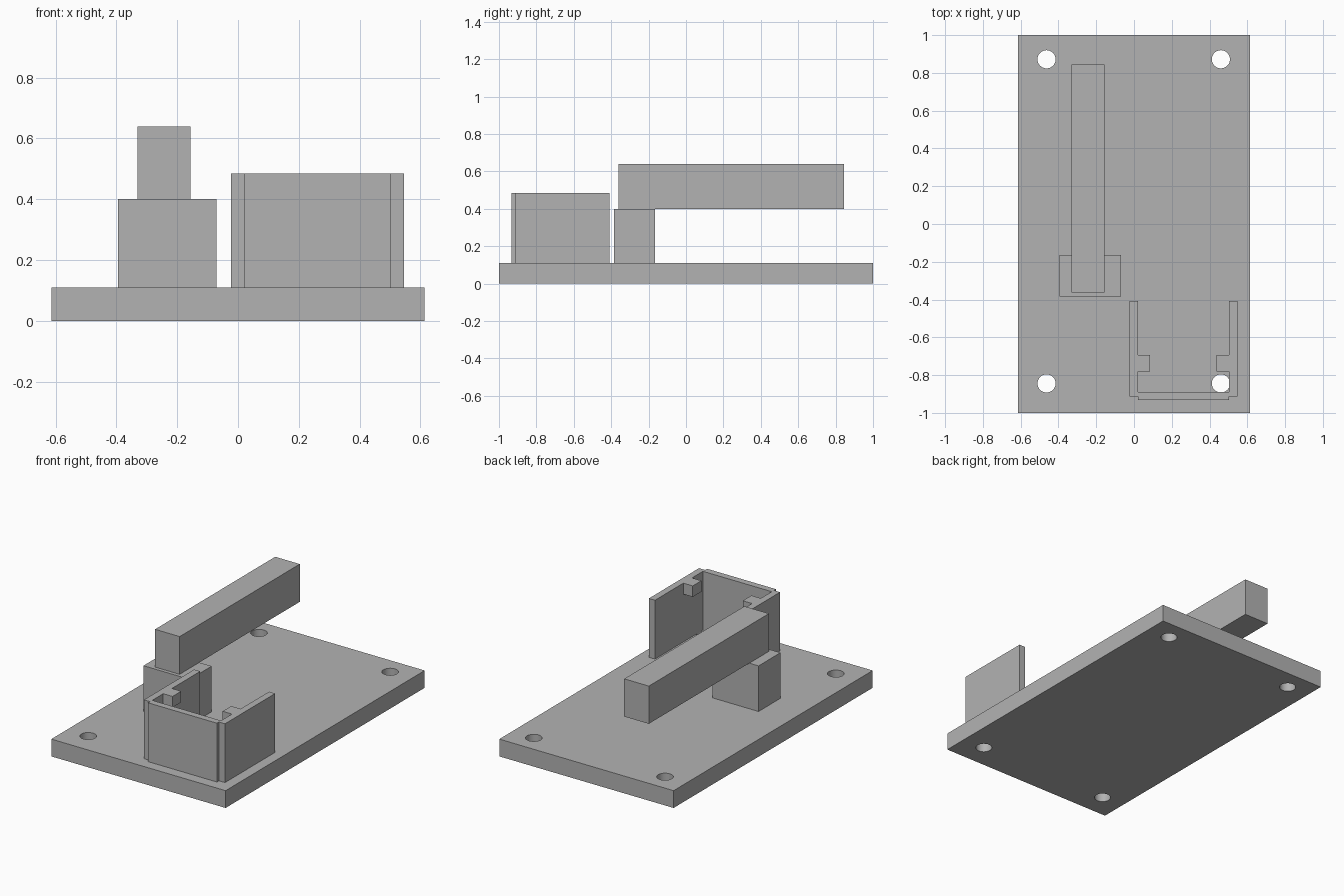
import bpy
import bmesh
from mathutils import Matrix, Vector

cube = bpy.data.objects.get("Cube")
if cube:
    bpy.data.objects.remove(cube, do_unlink=True)

GREY = (0.45, 0.45, 0.45, 1.0)
grey = bpy.data.materials.new("plain grey")
grey.use_nodes = True
grey.diffuse_color = GREY
shader = next(n for n in grey.node_tree.nodes if n.type == "BSDF_PRINCIPLED")
shader.inputs["Base Color"].default_value = GREY


def add_object(name, bm):
    bmesh.ops.recalc_face_normals(bm, faces=bm.faces)
    mesh = bpy.data.meshes.new(name)
    bm.to_mesh(mesh)
    bm.free()
    mesh.materials.append(grey)
    obj = bpy.data.objects.new(name, mesh)
    bpy.context.collection.objects.link(obj)
    return obj


def box(name, low, high):
    low, high = Vector(low), Vector(high)
    bm = bmesh.new()
    place = Matrix.Translation((low + high) / 2) @ Matrix.Diagonal((high - low).to_4d())
    bmesh.ops.create_cube(bm, size=1, matrix=place)
    return add_object(name, bm)


def prism(name, outline, bottom, top):
    bm = bmesh.new()
    face = bm.faces.new([bm.verts.new((x, y, bottom)) for x, y in outline])
    raised = bmesh.ops.extrude_face_region(bm, geom=[face])["geom"]
    verts = [v for v in raised if isinstance(v, bmesh.types.BMVert)]
    bmesh.ops.translate(bm, verts=verts, vec=(0, 0, top - bottom))
    return add_object(name, bm)


# Base plate with four through holes
DECK = 0.11
base = box("base_plate", (-0.613, -1, 0), (0.613, 1, DECK))
bm = bmesh.new()
for x in (-0.463, 0.46):
    for y in (-0.844, 0.872):
        bmesh.ops.create_cone(bm, cap_ends=True, segments=48, radius1=0.048, radius2=0.048,
                              depth=0.4, matrix=Matrix.Translation((x, y, DECK / 2)))
cutter = add_object("hole_cutter", bm)
cutter.hide_render = True
cut = base.modifiers.new("holes", "BOOLEAN")
cut.operation = "DIFFERENCE"
cut.solver = "EXACT"
cut.object = cutter
bpy.context.view_layer.objects.active = base
base.select_set(True)
bpy.ops.object.modifier_apply(modifier=cut.name)
bpy.data.objects.remove(cutter, do_unlink=True)
bpy.ops.object.shade_smooth_by_angle()

# Support block and the long bar resting on it
box("support_block", (-0.395, -0.385, DECK), (-0.07, -0.165, 0.4))
box("long_bar", (-0.33, -0.362, 0.4), (-0.157, 0.845, 0.64))

# Open-backed holder: front panel set slightly ahead of two side walls
CENTRE, INNER, OUTER, RIM = 0.262, 0.242, 0.285, 0.484
half = [(INNER, -0.932), (INNER, -0.912), (OUTER, -0.912),
        (OUTER, -0.408), (INNER, -0.408), (INNER, -0.89)]
outline = [(CENTRE + x, y) for x, y in half]
outline += [(CENTRE - x, y) for x, y in reversed(half)]
prism("holder_walls", outline, DECK, RIM)

# Small retaining tabs inside the rim
for side, name in ((1, "left_tab"), (-1, "right_tab")):
    ends = sorted((CENTRE + side * INNER, CENTRE + side * (INNER - 0.066)))
    box(name, (ends[0], -0.78, RIM - 0.07), (ends[1], -0.693, RIM))
